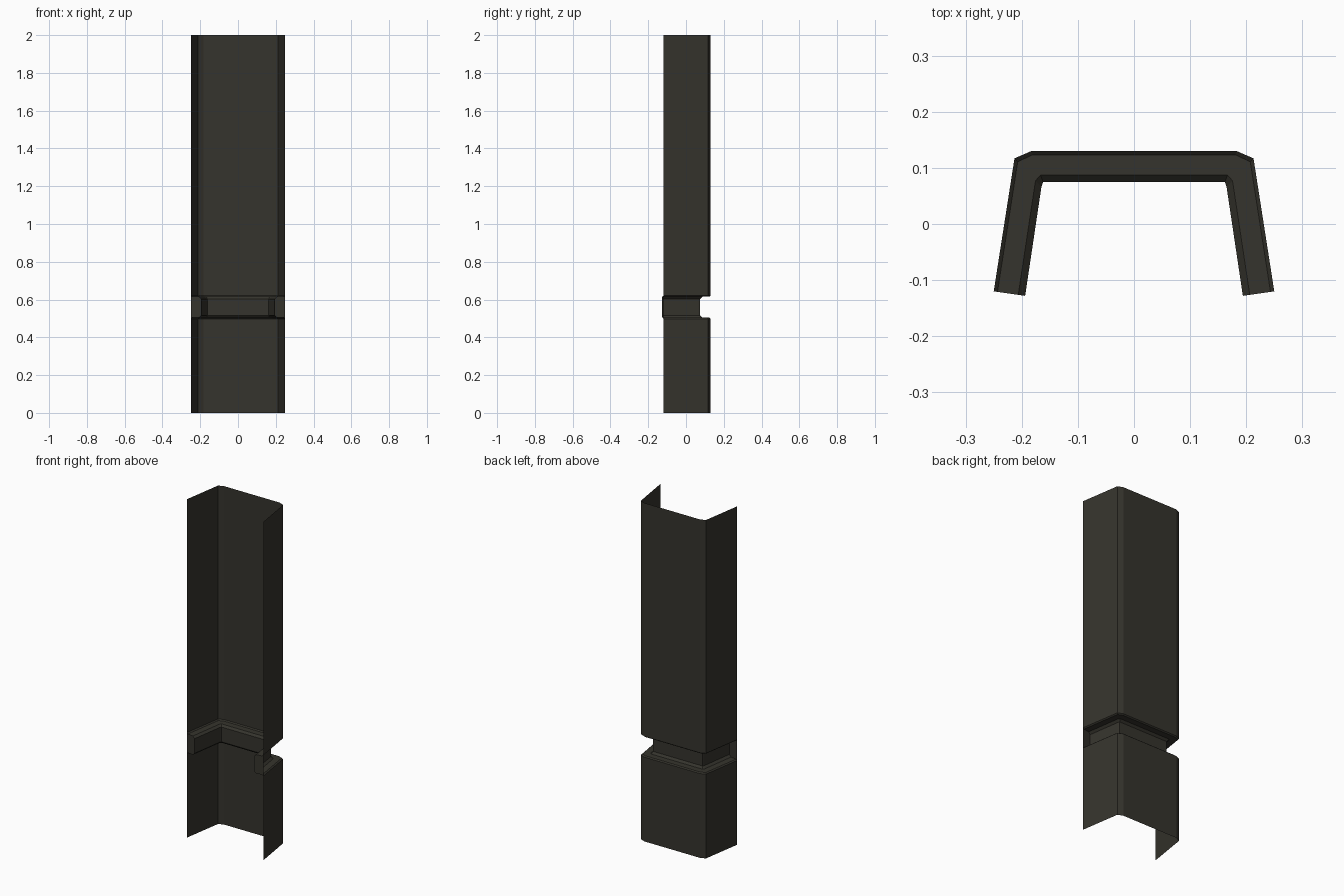
import bpy, bmesh

if "Cube" in bpy.data.objects:
    bpy.data.objects.remove(bpy.data.objects["Cube"])

# Left half of the outer panel outline and of the fully recessed outline (x, y)
OUTER = [(-0.25, -0.12), (-0.213, 0.117), (-0.183, 0.13)]
INNER = [(-0.194, -0.128), (-0.165, 0.066), (-0.162, 0.075)]

# Height and recess amount (0 outer, 1 inner) going up the column
LEVELS = [(0, 0), (0.498, 0), (0.504, 0.12), (0.504, 0.78), (0.516, 1),
          (0.603, 1), (0.615, 0.78), (0.615, 0.12), (0.621, 0), (2, 0)]


def outline(t):
    half = [(a[0] + (b[0] - a[0]) * t, a[1] + (b[1] - a[1]) * t)
            for a, b in zip(OUTER, INNER)]
    return half + [(-x, y) for x, y in reversed(half)]


mat = bpy.data.materials.new("dark olive grey")
mat.diffuse_color = (0.036, 0.034, 0.026, 1)
mat.use_nodes = True
mat.node_tree.nodes["Principled BSDF"].inputs["Base Color"].default_value = mat.diffuse_color

# Thin three-sided column cover with a recessed band
bm = bmesh.new()
rows = [[bm.verts.new((x, y, z)) for x, y in outline(t)] for z, t in LEVELS]
for lo, hi in zip(rows, rows[1:]):
    for i in range(len(lo) - 1):
        bm.faces.new((lo[i + 1], lo[i], hi[i], hi[i + 1]))

# Caps closing the open ends of the recessed band
bm.faces.new([r[0] for r in rows[1:-1]])
bm.faces.new([r[-1] for r in reversed(rows[1:-1])])

mesh = bpy.data.meshes.new("column_cover")
bm.to_mesh(mesh)
bm.free()
mesh.materials.append(mat)
obj = bpy.data.objects.new("column_cover", mesh)
bpy.context.collection.objects.link(obj)
